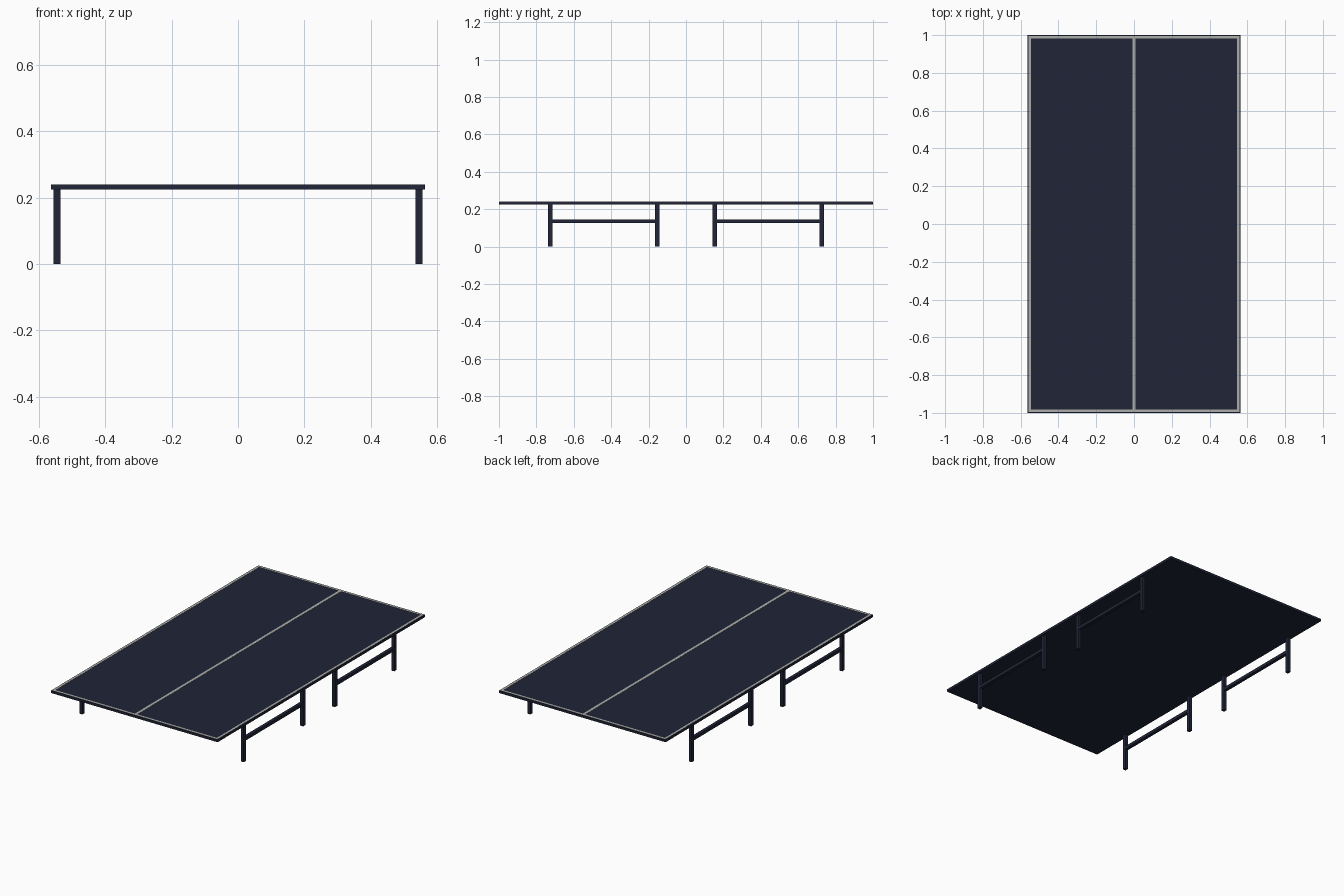
import bpy

if "Cube" in bpy.data.objects:
    bpy.data.objects.remove(bpy.data.objects["Cube"])

navy = bpy.data.materials.new("navy")
navy.diffuse_color = (0.014, 0.018, 0.038, 1)
navy.use_nodes = True
navy.node_tree.nodes["Principled BSDF"].inputs["Base Color"].default_value = navy.diffuse_color
pale = bpy.data.materials.new("line_grey")
pale.diffuse_color = (0.42, 0.42, 0.40, 1)
pale.use_nodes = True
pale.node_tree.nodes["Principled BSDF"].inputs["Base Color"].default_value = pale.diffuse_color


def box(name, x, y, z, material):
    """Box from (min, max) ranges on each axis."""
    bpy.ops.mesh.primitive_cube_add(size=1, location=[sum(r) / 2 for r in (x, y, z)])
    ob = bpy.context.object
    ob.name = name
    ob.scale = [r[1] - r[0] for r in (x, y, z)]
    bpy.ops.object.transform_apply(location=False, rotation=False, scale=True)
    ob.data.materials.append(material)
    return ob


W, L = 0.5625, 1.0            # half width and half length
Z0, Z1, ZL = 0.224, 0.239, 0.24
IN, LW = 0.004, 0.013         # line inset and width

# Table top
box("table_top", (-W, W), (-L, L), (Z0, Z1), navy)

# Painted lines: centre, two sides, two ends
ex, ey = W - IN, L - IN
box("centre_line", (-0.008, 0.008), (-ey + LW, ey - LW), (Z1, ZL), pale)
for s, side in ((-1, "left"), (1, "right")):
    box(side + "_side_line", sorted((s * (ex - LW), s * ex)), (-ey, ey), (Z1, ZL), pale)
for s, end in ((-1, "front"), (1, "back")):
    box(end + "_end_line", (-ex + LW, ex - LW), sorted((s * (ey - LW), s * ey)), (Z1, ZL), pale)

# Leg frames: two legs joined by a rail, one in each corner area
LX, T = 0.545, 0.01
for sx, side in ((-1, "left"), (1, "right")):
    x = (sx * LX - T, sx * LX + T)
    for sy, end in ((-1, "front"), (1, "back")):
        inner, outer = sy * 0.154, sy * 0.726
        for y, kind in ((inner, "inner"), (outer, "outer")):
            box(f"{end}_{side}_{kind}_leg", x, (y - 0.0115, y + 0.0115), (0, Z0), navy)
        box(f"{end}_{side}_rail", x, sorted((inner + sy * 0.0115, outer - sy * 0.0115)),
            (0.125, 0.144), navy)
